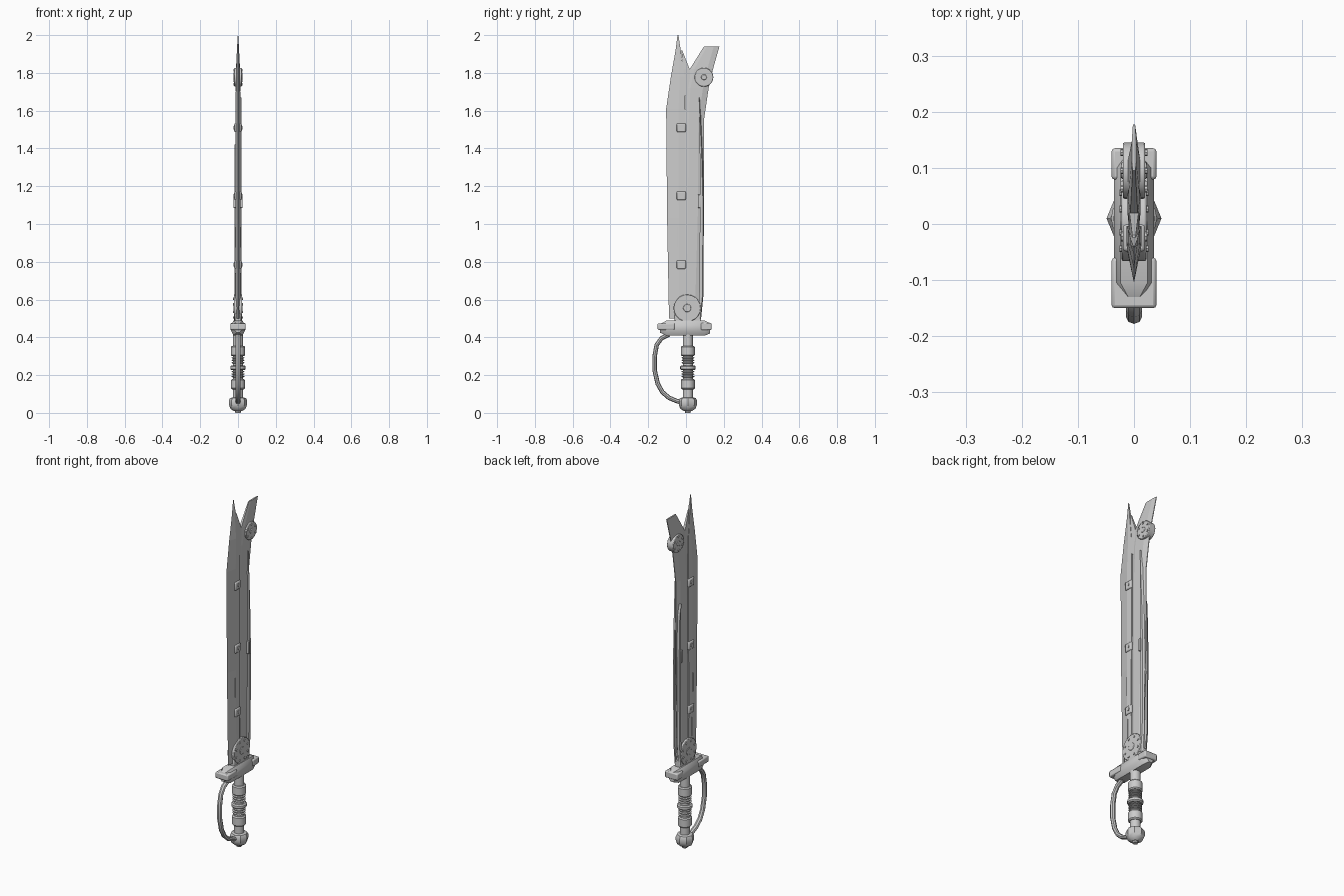
import bpy, bmesh, math
from mathutils import Matrix, Vector

cube = bpy.data.objects.get("Cube")
if cube:
    bpy.data.objects.remove(cube, do_unlink=True)

steel = bpy.data.materials.new("grey_steel")
steel.use_nodes = True
steel.diffuse_color = (0.6, 0.6, 0.6, 1)
steel.node_tree.nodes["Principled BSDF"].inputs["Base Color"].default_value = (0.6, 0.6, 0.6, 1)

GRIP_Y = 0.01


def finish(name, bm, bevel=0, smooth=False):
    bmesh.ops.recalc_face_normals(bm, faces=bm.faces)
    mesh = bpy.data.meshes.new(name)
    bm.to_mesh(mesh)
    bm.free()
    mesh.materials.append(steel)
    obj = bpy.data.objects.new(name, mesh)
    bpy.context.collection.objects.link(obj)
    if bevel:
        mod = obj.modifiers.new("Bevel", "BEVEL")
        mod.width, mod.segments = bevel, 2
    if smooth:
        bpy.ops.object.select_all(action="DESELECT")
        obj.select_set(True)
        bpy.context.view_layer.objects.active = obj
        bpy.ops.object.shade_smooth_by_angle(angle=math.radians(35))
    return obj


def loft(name, rings, smooth=False):
    """Skin a list of equal-length point rings and cap both ends."""
    bm = bmesh.new()
    loops = [[bm.verts.new(p) for p in ring] for ring in rings]
    n = len(loops[0])
    for a, b in zip(loops, loops[1:]):
        for i in range(n):
            j = (i + 1) % n
            bm.faces.new((a[i], a[j], b[j], b[i]))
    bm.faces.new(loops[0])
    bm.faces.new(loops[-1])
    return finish(name, bm, smooth=smooth)


def lathe(name, profile, sides=16):
    """Turn (radius, z) pairs about the grip axis."""
    angles = [2 * math.pi * i / sides for i in range(sides)]
    rings = [[(r * math.cos(a), GRIP_Y + r * math.sin(a), z) for a in angles]
             for r, z in profile]
    return loft(name, rings, True)


def box(name, centre, size, bevel=0):
    bm = bmesh.new()
    bmesh.ops.create_cube(bm, size=1)
    bmesh.ops.scale(bm, vec=size, verts=bm.verts)
    bmesh.ops.translate(bm, vec=centre, verts=bm.verts)
    return finish(name, bm, bevel, bool(bevel))


def disc(name, y, z, radius, half, sides=20, x=0, bevel=0.003):
    """Round plate whose axis runs through the blade's flat."""
    bm = bmesh.new()
    bmesh.ops.create_cone(bm, cap_ends=True, segments=sides, radius1=radius,
                          radius2=radius, depth=2 * half)
    bmesh.ops.transform(bm, matrix=Matrix.Translation((x, y, z)) @
                        Matrix.Rotation(math.pi / 2, 4, "Y"), verts=bm.verts)
    obj = finish(name, bm, bevel, True)
    if bevel:
        obj.modifiers["Bevel"].limit_method = "ANGLE"
    return obj


# Cutting edge: ground to a line along the front, thick at the inner side
edge_rows = [(0.5, -0.09, -0.005, 0.014), (1.03, -0.10, -0.005, 0.014),
             (1.61, -0.105, -0.004, 0.013), (1.78, -0.08, -0.008, 0.011),
             (1.92, -0.055, -0.028, 0.006), (2.0, -0.045, -0.04, 0.001)]
loft("cutting_edge", [[(0, a, z), (h, a + 0.65 * (b - a), z), (h, b, z),
                       (-h, b, z), (-h, a + 0.65 * (b - a), z)]
                      for z, a, b, h in edge_rows])

# Main blade body, running up into the rear prong
body_rows = [(0.49, -0.01, 0.076, 0.011), (1.1, -0.01, 0.094, 0.011),
             (1.55, -0.006, 0.095, 0.011), (1.72, 0, 0.12, 0.012),
             (1.82, 0.02, 0.143, 0.011), (1.94, 0.095, 0.177, 0.004)]
loft("blade_body", [[(h * 0.6, a, z), (h, a + 0.2 * (b - a), z), (h, b - 0.03, z), (0.002, b, z),
                     (-0.002, b, z), (-h, b - 0.03, z), (-h, a + 0.2 * (b - a), z), (-h * 0.6, a, z)]
                    for z, a, b, h in body_rows])

# Short inner prong beside the notch
loft("inner_prong", [[(h, a, z), (h, b, z), (-h, b, z), (-h, a, z)]
                     for z, a, b, h in [(1.68, -0.012, 0.03, 0.01), (1.82, -0.016, 0.019, 0.008),
                                        (1.92, -0.024, -0.02, 0.003)]])

# Spine strips on the rear edge, longer on the left flat
for side, name, top in ((1, "left", 1.67), (-1, "right", 1.42)):
    rows = [(0.5, 0.062, 0.08), (0.62, 0.07, 0.092), (1.1, 0.074, 0.095),
            (1.36, 0.073, 0.088), (top, 0.068, 0.074)]
    loft("spine_strip_" + name, [[(side * 0.008, a, z), (side * 0.019, a, z),
                                  (side * 0.019, b - 0.005, z), (side * 0.008, b, z)]
                                 for z, a, b in rows])
    box("spine_clasp_" + name, (side * 0.015, 0.07, 1.12), (0.018, 0.014, 0.07), 0.002)
    # Raised seams on the flats
    for y, z, length in ((-0.043, 0.93, 0.11), (-0.033, 0.68, 0.11), (-0.004, 0.68, 0.12)):
        box("seam_" + name, (side * 0.0125, y, z), (0.005, 0.003, length))

# Clips joining the cutting edge to the body
for z in (0.785, 1.15, 1.51):
    box("edge_clip", (0, -0.025, z), (0.04, 0.048, 0.046), 0.006)
    disc("clip_bolt", -0.022, z, 0.009, 0.023, 8, bevel=0)


def hinge(name, y, z, radius, half, bolts):
    disc(name, y, z, radius, half)
    disc(name + "_cap", y, z, radius * 0.3, half + 0.003, 12)
    for i in range(bolts):
        a = 2 * math.pi * (i + 0.5) / bolts
        disc(name + "_bolt", y + 0.75 * radius * math.cos(a),
             z + 0.75 * radius * math.sin(a), 0.006, half + 0.004, 8, bevel=0)


hinge("upper_hinge", 0.095, 1.777, 0.05, 0.02, 6)
hinge("lower_hinge", 0.006, 0.555, 0.072, 0.022, 8)
box("blade_socket", (0, 0.01, 0.5), (0.034, 0.14, 0.05), 0.006)

# Crossguard: eight-sided bar with tapered ends and end blocks
guard_rows = [(-0.138, 0.018, 0.425, 0.47), (-0.105, 0.036, 0.41, 0.488),
              (0.1, 0.036, 0.41, 0.488), (0.128, 0.02, 0.42, 0.475)]
rings = []
for y, h, low, high in guard_rows:
    c = 0.3 * (high - low)
    rings.append([(h - 0.012, y, low), (h, y, low + c), (h, y, high - c), (h - 0.012, y, high),
                  (-h + 0.012, y, high), (-h, y, high - c), (-h, y, low + c), (-h + 0.012, y, low)])
loft("crossguard", rings, True)
box("guard_front_block", (0, -0.105, 0.457), (0.08, 0.09, 0.035), 0.006)
box("guard_rear_block", (0, 0.107, 0.457), (0.08, 0.056, 0.038), 0.006)

# Grip: turned core with collars and ribs
lathe("grip_core", [(0.027, 0.06), (0.027, 0.42)])
for low, high, r in ((0.125, 0.18, 0.037), (0.227, 0.252, 0.041), (0.3, 0.355, 0.037)):
    lathe("grip_collar", [(r - 0.006, low), (r, low + 0.006), (r, high - 0.006), (r - 0.006, high)])
for start in (0.188, 0.261):
    for i in range(3):
        z = start + i * 0.013
        lathe("grip_rib", [(0.027, z), (0.034, z + 0.003), (0.034, z + 0.006), (0.027, z + 0.009)])

# Pommel with a small end nut
lathe("pommel", [(0.022, 0.01), (0.04, 0.022), (0.048, 0.042), (0.049, 0.065),
                 (0.042, 0.078), (0.028, 0.082)], 8)
lathe("pommel_nut", [(0.014, 0), (0.016, 0.012)], 8)

# Knuckle bow swept from the guard down to the pommel
path = [Vector((0, y, z)) for y, z in
        ((-0.09, 0.415), (-0.13, 0.395), (-0.155, 0.36), (-0.166, 0.3), (-0.166, 0.225),
         (-0.15, 0.155), (-0.125, 0.11), (-0.09, 0.08), (-0.05, 0.063), (-0.015, 0.055))]
rings = []
for i, p in enumerate(path):
    t = (path[min(i + 1, len(path) - 1)] - path[max(i - 1, 0)]).normalized()
    n = Vector((0, t.z, -t.y))
    rings.append([p + n * 0.012 * math.sin(a) + Vector((0.014 * math.cos(a), 0, 0))
                  for a in [math.pi * k / 4 for k in range(8)]])
loft("knuckle_bow", rings, True)
